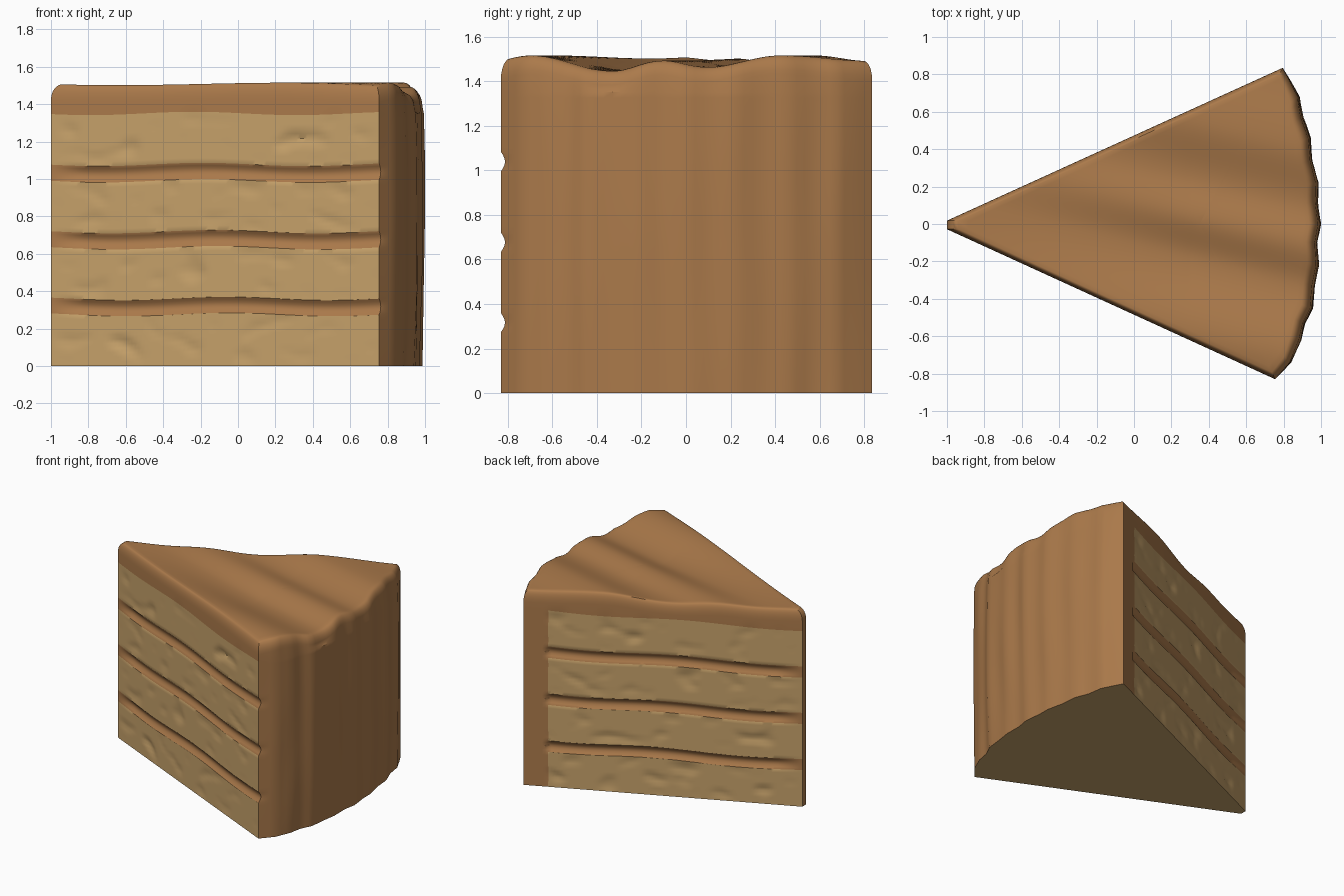
import bpy, bmesh, math
from mathutils import Vector, noise

if "Cube" in bpy.data.objects:
    bpy.data.objects.remove(bpy.data.objects["Cube"])


def material(name, col):
    m = bpy.data.materials.new(name)
    m.diffuse_color = (*col, 1)
    m.use_nodes = True
    m.node_tree.nodes["Principled BSDF"].inputs["Base Color"].default_value = m.diffuse_color
    return m


def lerp_table(table, v):
    # smooth interpolation through (position, value) pairs
    if v <= table[0][0]:
        return table[0][1]
    for (a, p), (b, q) in zip(table, table[1:]):
        if v <= b:
            t = (v - a) / (b - a)
            return p + (q - p) * (0.5 - 0.5 * math.cos(math.pi * t))
    return table[-1][1]


# swirled frosting heights across the outer rim
WAVES = [(-0.95, 1.485), (-0.72, 1.515), (-0.33, 1.445), (-0.1, 1.492),
         (0.1, 1.462), (0.42, 1.515), (0.8, 1.49)]


def top_height(x, y):
    v = y + 0.25 * (x - 0.9)
    fade = min(1, max(0, (x + 1) / 1.3))
    return 1.507 + (lerp_table(WAVES, v) - 1.507) * fade


# plan outline, counter-clockwise: cut side, curved rim, cut side
RIM = [(0.755, -0.83), (0.84, -0.74), (0.895, -0.62), (0.915, -0.53), (0.955, -0.45),
       (0.965, -0.33), (0.987, -0.22), (0.98, -0.1), (0.998, 0.0), (0.982, 0.12),
       (0.985, 0.22), (0.955, 0.34), (0.945, 0.46), (0.905, 0.57), (0.885, 0.68), (0.835, 0.77), (0.795, 0.835)]
N = 90
A, B = Vector((-1, -0.028)), Vector(RIM[0])
C, D = Vector(RIM[-1]), Vector((-1, 0.018))
outline = [(A.lerp(B, i / N), "front") for i in range(N)]
for p, q in zip(RIM, RIM[1:]):
    outline += [(Vector(p).lerp(Vector(q), k / 3), "rim") for k in range(3)]
outline += [(C.lerp(D, i / N), "back") for i in range(N + 1)]
outline[N] = (outline[N][0], "front")
n = len(outline)
NORMAL = {"front": Vector((B.y - A.y, A.x - B.x)).normalized(),
          "back": Vector((D.y - C.y, C.x - D.x)).normalized(), "rim": Vector((1, 0))}

# ring levels: (height, position in layer, is frosting)
levels = []
bands = [(0.0, 0.275, 0), (0.275, 0.36, 1), (0.36, 0.632, 0), (0.632, 0.718, 1),
         (0.718, 0.99, 0), (0.99, 1.077, 1), (1.077, 1.35, 0)]
for lo, hi, frosting in bands:
    steps = 6 if frosting else 11
    levels += [(lo + (hi - lo) * k / steps, k / steps, frosting) for k in range(steps)]
levels.append((1.35, 0, 0))

bm = bmesh.new()


def wall_point(p, side, z, t, frosting):
    out = NORMAL[side]
    x, y = p
    zz = z
    if side == "rim":
        # soft vertical ripples and slight bulge of the outer coat
        d = 0.006 * noise.noise(Vector((x * 7, y * 7, z * 1.5)))
        d -= 0.012 * ((z - 0.85) / 0.85) ** 2 if z > 0 else 0.012
        ends = min(1, (0.84 - abs(y)) * 5)
        d *= max(0, ends)
    else:
        zz += (0.009 * math.cos(x * 5.7 + z) * min(1, z * 5)) if z > 0 else 0
        bare = side == "front" or x < 0.64
        edge = min(1, max(0, (x + 1) * 6))
        if frosting:
            d = -0.02 * math.sin(math.pi * t) if bare else 0
        else:
            # crumbly sponge: shallow dents
            dent = noise.noise(Vector((x * 6, z * 11, 3 if side == "front" else 9)))
            d = -0.03 * max(0, dent - 0.15) * math.sin(math.pi * t) if bare else 0
            d *= min(1, max(0, (0.75 - x) * 6))
        d *= edge
    return Vector((x + out.x * d, y + out.y * d, zz))


rings = [[bm.verts.new(wall_point(p, s, *lv)) for p, s in outline] for lv in levels]

# frosting top: straight rise, rounded shoulder, then shrinking rings
CENTRE = Vector((0.35, 0))


def top_ring(scale, drop, rim_inset):
    ring = []
    for p, s in outline:
        q = CENTRE + (p - CENTRE) * scale
        if s == "rim":
            q.x -= rim_inset * max(0, min(1, (0.83 - abs(p.y)) * 5))
        ring.append(bm.verts.new((q.x, q.y, top_height(q.x, q.y) - drop)))
    return ring


rings.append(top_ring(1, 0.085, 0.012))
R = 0.045
for k in range(1, 7):
    a = math.pi / 2 * k / 6
    rings.append(top_ring(1 - R * (1 - math.cos(a)), 0.085 * (1 - math.sin(a)), 0.012 + 0.02 * (1 - math.cos(a))))
for k in range(1, 24):
    f = 1 - k / 24
    rings.append(top_ring((1 - R) * f, 0, 0.032 * f))

# faces, coloured by layer and side: 0 sponge, 1 frosting
for r in range(len(rings) - 1):
    for i in range(n):
        j = (i + 1) % n
        f = bm.faces.new((rings[r][i], rings[r][j], rings[r + 1][j], rings[r + 1][i]))
        p, side = outline[i]
        frosted = r >= len(levels) - 1 or levels[r][2] or side == "rim" or i == n - 1 or i == N
        frosted = frosted or (side == "back" and p.x > 0.65)
        f.material_index = 1 if frosted else 0
        f.smooth = True
mid = bm.verts.new((CENTRE.x, CENTRE.y, top_height(*CENTRE)))
for i in range(n):
    f = bm.faces.new((rings[-1][i], rings[-1][(i + 1) % n], mid))
    f.material_index = 1
bm.faces.new(rings[0][::-1]).material_index = 0

mesh = bpy.data.meshes.new("cake_slice")
bm.to_mesh(mesh)
bm.free()
mesh.materials.append(material("sponge", (0.57, 0.36, 0.145)))
mesh.materials.append(material("frosting", (0.41, 0.195, 0.07)))
cake = bpy.data.objects.new("cake_slice", mesh)
bpy.context.collection.objects.link(cake)
bpy.context.view_layer.objects.active = cake
cake.select_set(True)
bpy.ops.object.shade_smooth_by_angle(angle=math.radians(35))
